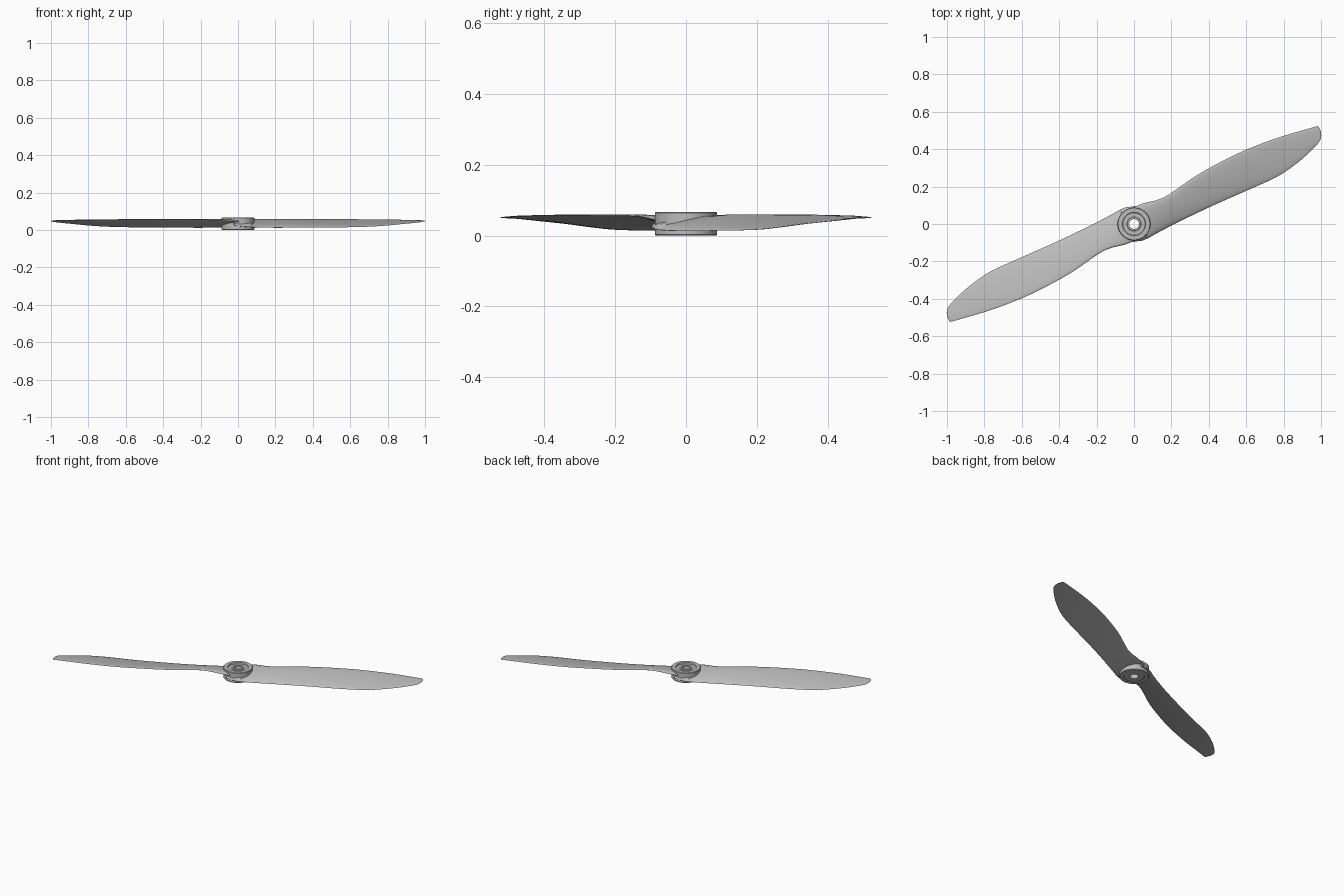
import bpy, bmesh, math
from mathutils import Matrix

cube = bpy.data.objects.get("Cube")
if cube:
    bpy.data.objects.remove(cube, do_unlink=True)

grey = bpy.data.materials.new("plain grey")
grey.use_nodes = True
COLOUR = (0.5, 0.5, 0.5, 1)
grey.diffuse_color = COLOUR
grey.node_tree.nodes["Principled BSDF"].inputs["Base Color"].default_value = COLOUR


def finish(bm, name, angle):
    bmesh.ops.recalc_face_normals(bm, faces=bm.faces)
    mesh = bpy.data.meshes.new(name)
    bm.to_mesh(mesh)
    bm.free()
    obj = bpy.data.objects.new(name, mesh)
    bpy.context.collection.objects.link(obj)
    mesh.materials.append(grey)
    bpy.ops.object.select_all(action="DESELECT")
    obj.select_set(True)
    bpy.context.view_layer.objects.active = obj
    bpy.ops.object.shade_smooth_by_angle(angle=math.radians(angle))
    return obj


def bridge(bm, a, b):
    for i in range(len(a)):
        j = (i + 1) % len(a)
        bm.faces.new((a[i], a[j], b[j], b[i]))


def spline(p0, p1, p2, p3, t):
    """Smooth blend between two blade stations."""
    return [b + 0.5 * t * (c - a + t * (2 * a - 5 * b + 4 * c - d + t * (3 * (b - c) + d - a)))
            for a, b, c, d in zip(p0, p1, p2, p3)]


# Hub: closed lathe profile (radius, height) with a bore and a recessed top
HUB = [(0.026, 0.002), (0.06, 0.002), (0.062, 0), (0.085, 0), (0.088, 0.003),
       (0.088, 0.064), (0.085, 0.067), (0.062, 0.067), (0.06, 0.058),
       (0.038, 0.058), (0.036, 0.062), (0.026, 0.062)]
SIDES = 64
bm = bmesh.new()
rings = [[bm.verts.new((r * math.cos(a), r * math.sin(a), z)) for r, z in HUB]
         for a in (math.tau * k / SIDES for k in range(SIDES))]
for k in range(SIDES):
    bridge(bm, rings[k], rings[(k + 1) % SIDES])
finish(bm, "hub", 30)

# Blade stations: distance out, high edge, low edge, high z, low z, thickness
ROOT = [(-0.06, -0.06, -0.078, 0.034, 0.024, 0.008),
        (0, -0.045, -0.1, 0.038, 0.018, 0.02),
        (0.03, -0.04, -0.102, 0.042, 0.016, 0.022)]
BLADE = [(0.035, 0.082, -0.102, 0.045, 0.016, 0.024),
         (0.1, 0.074, -0.1, 0.05, 0.014, 0.024),
         (0.175, 0.056, -0.1, 0.054, 0.013, 0.02),
         (0.25, 0.055, -0.101, 0.056, 0.013, 0.017),
         (0.43, 0.077, -0.108, 0.057, 0.014, 0.014),
         (0.65, 0.079, -0.122, 0.057, 0.016, 0.012),
         (0.8, 0.067, -0.129, 0.056, 0.022, 0.01),
         (0.93, 0.048, -0.113, 0.055, 0.032, 0.008),
         (1.035, 0.027, -0.085, 0.053, 0.04, 0.006),
         (1.085, 0.017, -0.065, 0.052, 0.045, 0.004),
         (1.108, 0.012, -0.04, 0.051, 0.048, 0.003),
         (1.116, 0.008, -0.01, 0.05, 0.049, 0.002)]
stations = list(ROOT)
last = len(BLADE) - 1
for i in range(last):
    quad = [BLADE[min(max(i + k, 0), last)] for k in (-1, 0, 1, 2)]
    stations += [spline(*quad, step / 4) for step in range(4)]
stations.append(BLADE[-1])

HALF = 12


def add_section(bm, station):
    """Airfoil loop: domed top, nearly flat underside."""
    s, high, low, z_high, z_low, thick = station
    loop = []
    for k in range(2 * HALF):
        a = math.pi * k / HALF
        f = 0.5 + 0.5 * math.cos(a)
        bulge = math.sin(a) * (0.75 if k < HALF else 0.25)
        loop.append(bm.verts.new((s, low + (high - low) * f,
                                  z_low + (z_high - z_low) * f + thick * bulge)))
    return loop


# Two identical blades, half a turn apart
for name, turn in (("left_blade", 27.5), ("right_blade", 207.5)):
    bm = bmesh.new()
    loops = [add_section(bm, st) for st in stations]
    for a, b in zip(loops, loops[1:]):
        bridge(bm, a, b)
    bm.faces.new(loops[0])
    bm.faces.new(loops[-1])
    bm.transform(Matrix.Rotation(math.radians(turn), 4, "Z"))
    finish(bm, name, 50)
